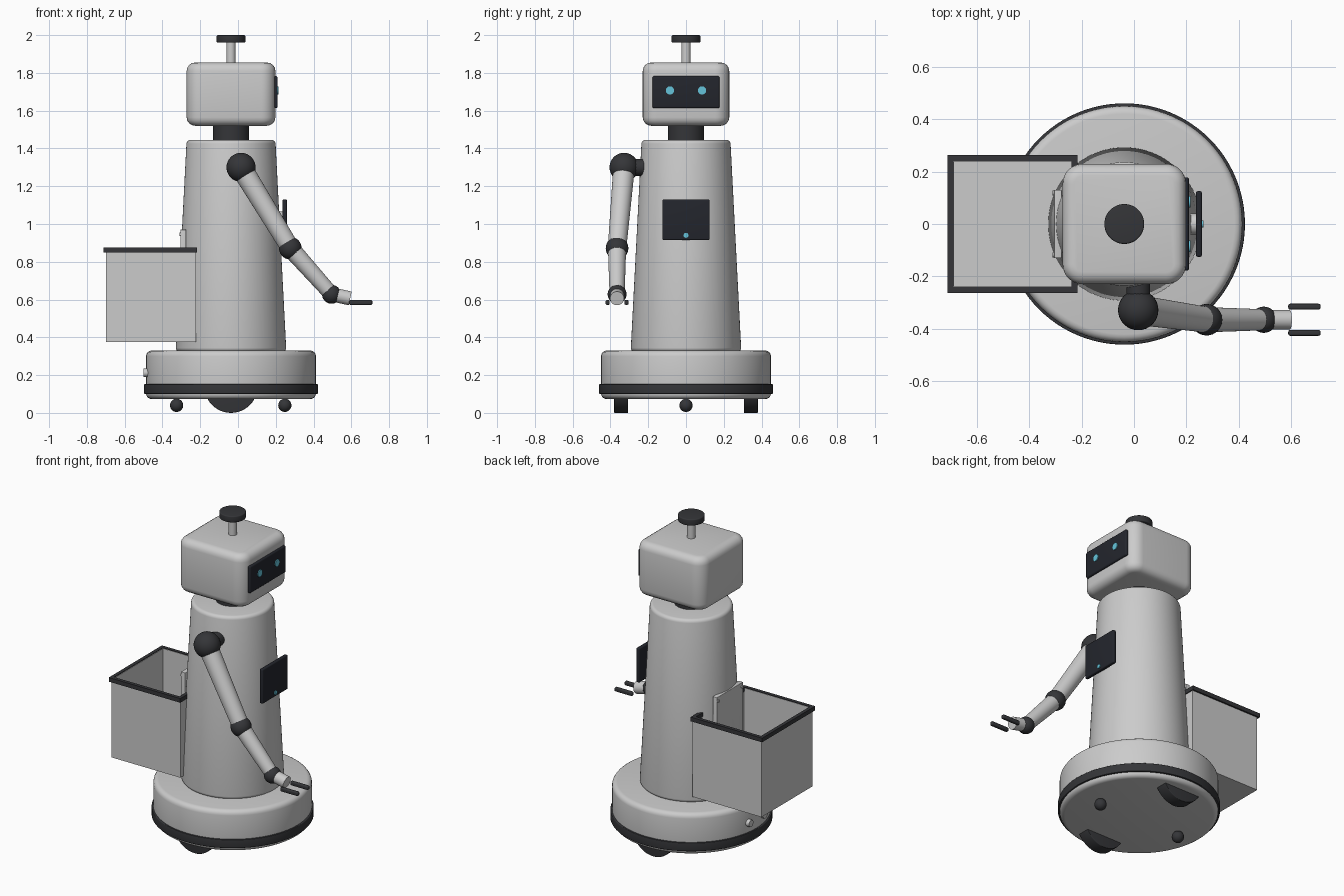
import bpy, bmesh
from mathutils import Vector
from math import radians

if "Cube" in bpy.data.objects:
    bpy.data.objects.remove(bpy.data.objects["Cube"])

AX = -0.037  # x of the robot's vertical axis


def material(name, col):
    m = bpy.data.materials.new(name)
    m.diffuse_color = (*col, 1)
    m.use_nodes = True
    m.node_tree.nodes["Principled BSDF"].inputs["Base Color"].default_value = m.diffuse_color
    return m


DARK = material("dark_rubber", (0.035, 0.036, 0.04))
SCREEN = material("screen_black", (0.017, 0.019, 0.026))
GLOW = material("cyan_light", (0.13, 0.55, 0.7))


def finish(name, bm, mat=None, bevel=0, segs=4):
    me = bpy.data.meshes.new(name)
    bmesh.ops.recalc_face_normals(bm, faces=bm.faces)
    bm.to_mesh(me)
    bm.free()
    ob = bpy.data.objects.new(name, me)
    bpy.context.collection.objects.link(ob)
    if mat:
        me.materials.append(mat)
    bpy.ops.object.select_all(action='DESELECT')
    bpy.context.view_layer.objects.active = ob
    ob.select_set(True)
    if bevel:
        mod = ob.modifiers.new("bevel", 'BEVEL')
        mod.width, mod.segments = bevel, segs
        mod.limit_method, mod.angle_limit = 'ANGLE', radians(40)
        bpy.ops.object.modifier_apply(modifier=mod.name)
    bpy.ops.object.shade_smooth_by_angle(angle=radians(35))
    return ob


def tube(name, p, q, r1, r2=None, mat=None, bevel=0, n=48):
    """Cylinder or cone from p to q."""
    p, q = Vector(p), Vector(q)
    bm = bmesh.new()
    bmesh.ops.create_cone(bm, cap_ends=True, segments=n, radius1=r1,
                          radius2=r1 if r2 is None else r2, depth=(q - p).length)
    bm.transform((q - p).to_track_quat('Z', 'Y').to_matrix().to_4x4())
    bmesh.ops.translate(bm, verts=bm.verts, vec=(p + q) / 2)
    return finish(name, bm, mat, bevel)


def post(name, z1, z2, r1, r2=None, mat=None, bevel=0, n=48):
    return tube(name, (AX, 0, z1), (AX, 0, z2), r1, r2, mat, bevel, n)


def ball(name, c, r, mat=None):
    bm = bmesh.new()
    bmesh.ops.create_uvsphere(bm, u_segments=32, v_segments=16, radius=r)
    bmesh.ops.translate(bm, verts=bm.verts, vec=c)
    return finish(name, bm, mat)


def cuboid(bm, lo, hi):
    lo, hi = Vector(lo), Vector(hi)
    vs = bmesh.ops.create_cube(bm, size=1)["verts"]
    bmesh.ops.scale(bm, verts=vs, vec=hi - lo)
    bmesh.ops.translate(bm, verts=vs, vec=(lo + hi) / 2)


def box(name, lo, hi, mat=None, bevel=0, corner=0):
    bm = bmesh.new()
    cuboid(bm, lo, hi)
    if corner:  # rounder upright edges
        up = [e for e in bm.edges if abs(e.verts[0].co.z - e.verts[1].co.z) > 0.01]
        bmesh.ops.bevel(bm, geom=up, offset=corner, segments=8, profile=0.5, affect='EDGES')
    return finish(name, bm, mat, bevel)


def frame(name, x1, x2, y, z1, z2, t, mat=None, floor=False):
    """Open rectangular ring, optionally with a floor, by extruding inset faces."""
    bm = bmesh.new()
    outer = [(x1, -y), (x2, -y), (x2, y), (x1, y)]
    inner = [(x1 + t, -y + t), (x2 - t, -y + t), (x2 - t, y - t), (x1 + t, y - t)]
    zi = z1 + t if floor else z1
    loops = [[bm.verts.new((a, b, z)) for a, b in pts]
             for pts, z in ((outer, z1), (outer, z2), (inner, z2), (inner, zi))]
    pairs = list(zip(loops, loops[1:]))
    if floor:
        bm.faces.new(loops[0])
        bm.faces.new(loops[3])
    else:
        pairs.append((loops[3], loops[0]))
    for a, b in pairs:
        for i in range(4):
            j = (i + 1) % 4
            bm.faces.new((a[i], a[j], b[j], b[i]))
    return finish(name, bm, mat)


# Base, bumper and tapered body
post("base", 0.073, 0.33, 0.45, bevel=0.03, n=96)
post("bumper_band", 0.10, 0.153, 0.46, mat=DARK, bevel=0.004, n=96)
post("body", 0.325, 1.445, 0.293, 0.235, bevel=0.02, n=96)

# Drive wheels and ball casters
for side, s in (("right", -1), ("left", 1)):
    tube(f"drive_wheel_{side}", (AX, s * 0.306, 0.141), (AX, s * 0.381, 0.141), 0.141, mat=DARK, bevel=0.004)
for end, x in (("rear", -0.325), ("front", 0.248)):
    ball(f"caster_{end}", (x, 0, 0.04), 0.035, DARK)

# Neck, head and face
post("neck", 1.43, 1.54, 0.096, mat=DARK)
box("head", (AX - 0.235, -0.229, 1.52), (AX + 0.235, 0.229, 1.855), bevel=0.045, corner=0.075)
box("face_screen", (0.185, -0.178, 1.613), (0.21, 0.178, 1.783), SCREEN, bevel=0.01)
for side, s in (("right", -1), ("left", 1)):
    tube(f"eye_{side}", (0.2, s * 0.085, 1.707), (0.215, s * 0.085, 1.707), 0.022, mat=GLOW, n=32)

# Sensor on top
post("sensor_mast", 1.84, 1.97, 0.024)
post("sensor_disc", 1.96, 2.0, 0.076, mat=DARK, bevel=0.006)

# Chest screen
tube("chest_screen_mount", (0.17, 0, 1.025), (0.245, 0, 1.025), 0.04)
box("chest_screen", (0.236, -0.125, 0.915), (0.259, 0.125, 1.13), SCREEN, bevel=0.007)
tube("chest_button", (0.25, 0, 0.94), (0.264, 0, 0.94), 0.013, mat=GLOW, n=24)

# Single arm on the right side
shoulder, elbow = (0.016, -0.328, 1.30), (0.277, -0.365, 0.872)
wrist, palm = (0.495, -0.365, 0.628), (0.594, -0.365, 0.606)
tube("shoulder_axle", (0.016, -0.2, 1.30), shoulder, 0.045, mat=DARK)
ball("shoulder", shoulder, 0.077, DARK)
tube("upper_arm", shoulder, elbow, 0.057, 0.049)
ball("elbow", elbow, 0.06, DARK)
tube("forearm", elbow, wrist, 0.048, 0.04)
ball("wrist", wrist, 0.05, DARK)
tube("hand", wrist, palm, 0.037)
for side, s in (("right", -1), ("left", 1)):
    y = -0.365 + s * 0.05
    box(f"finger_{side}", (0.588, y - 0.011, 0.572), (0.711, y + 0.011, 0.597), DARK, bevel=0.007)

# Rear basket with rim
frame("basket", -0.70, -0.222, 0.253, 0.375, 0.872, 0.014, floor=True)
frame("basket_rim", -0.711, -0.216, 0.263, 0.85, 0.876, 0.022, DARK)

# Mounting plate and its bolts
box("basket_mount_plate", (-0.305, -0.13, 0.42), (-0.275, 0.13, 0.97), bevel=0.003)
for i, (y, z) in enumerate([(a, b) for a in (-0.118, 0.118) for b in (0.5, 0.945)]):
    tube(f"mount_bolt_{i}", (-0.30, y, z), (-0.311, y, z), 0.009, n=16)

# Charging contacts at the back of the base
for side, s in (("right", -1), ("left", 1)):
    tube(f"charge_contact_{side}", (-0.47, s * 0.07, 0.212), (-0.501, s * 0.07, 0.212), 0.022, n=24)
